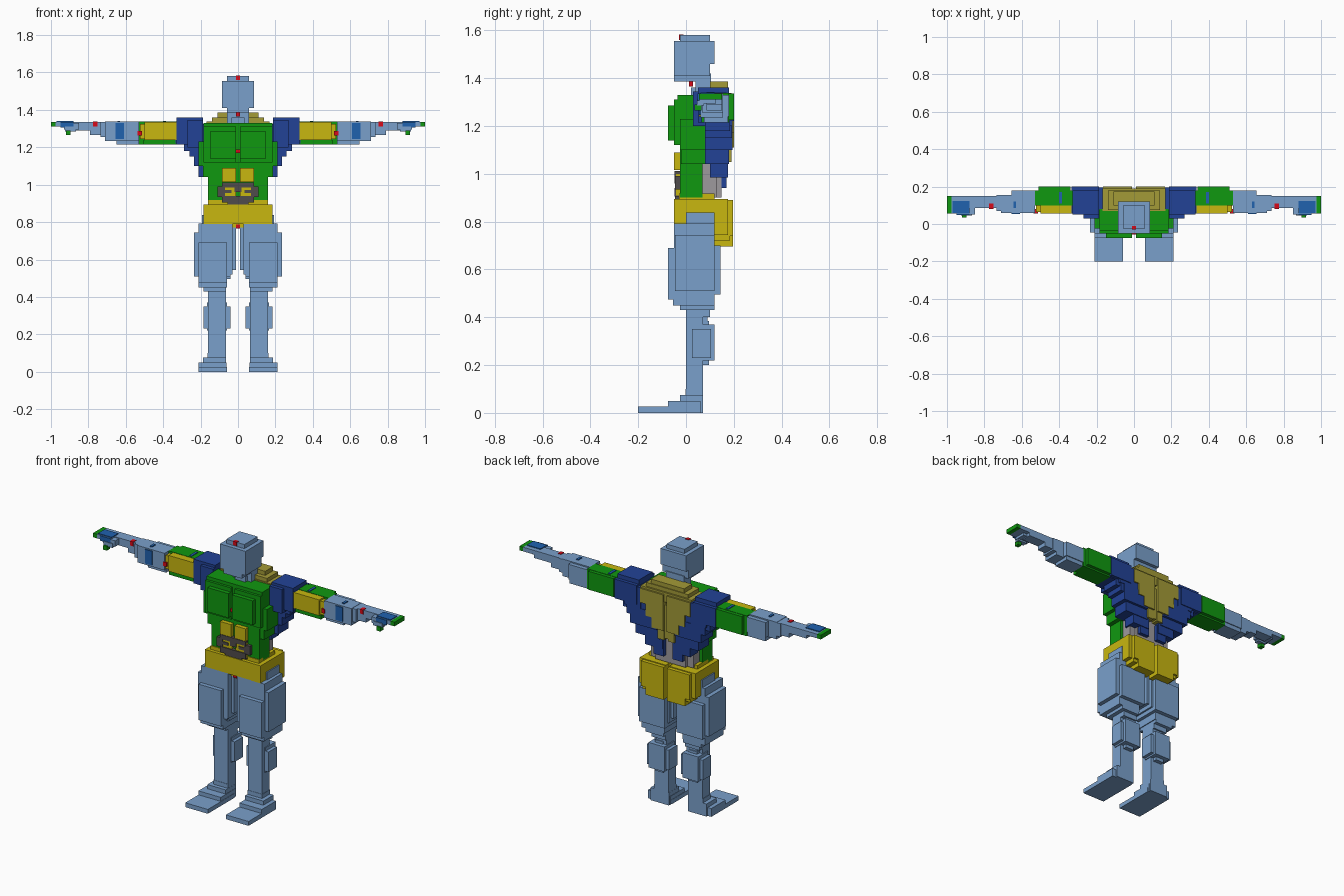
import bpy
import bmesh
from mathutils import Vector

cube = bpy.data.objects.get("Cube")
if cube:
    bpy.data.objects.remove(cube, do_unlink=True)


def material(name, rgb):
    """Flat material from sRGB 0-255, stored as linear values."""
    lin = [((c / 255 + 0.055) / 1.055) ** 2.4 if c > 10 else c / 255 / 12.92 for c in rgb]
    m = bpy.data.materials.new(name)
    m.use_nodes = True
    m.diffuse_color = (*lin, 1)
    m.node_tree.nodes["Principled BSDF"].inputs["Base Color"].default_value = (*lin, 1)
    return m


PALE = material("pale blue", (122, 160, 203))
GREEN = material("green", (16, 152, 16))
YELLOW = material("yellow", (200, 183, 16))
NAVY = material("navy blue", (34, 66, 150))
OLIVE = material("olive", (163, 155, 55))
GREY = material("light grey", (158, 154, 158))
DARK = material("dark grey", (80, 76, 76))
RED = material("red", (215, 10, 25))
BLUE = material("mid blue", (32, 98, 175))


def blocks(name, mat, boxes, sx=1, both=False):
    """One object of stacked boxes (x0, x1, y0, y1, z0, z1)."""
    bm = bmesh.new()
    for s in ((1, -1) if both else (sx,)):
        for x0, x1, y0, y1, z0, z1 in boxes:
            xs = sorted((s * x0, s * x1))
            lo, hi = Vector((xs[0], y0, z0)), Vector((xs[1], y1, z1))
            vs = bmesh.ops.create_cube(bm, size=1)["verts"]
            for v in vs:
                v.co = Vector([(lo[i] + hi[i]) / 2 + v.co[i] * (hi[i] - lo[i]) for i in range(3)])
    mesh = bpy.data.meshes.new(name)
    bm.to_mesh(mesh)
    bm.free()
    mesh.materials.append(mat)
    obj = bpy.data.objects.new(name, mesh)
    bpy.context.collection.objects.link(obj)
    return obj


def pair(name, mat, boxes):
    blocks("left_" + name, mat, boxes, 1)
    blocks("right_" + name, mat, boxes, -1)


# Head and neck
blocks("head", PALE, [
    (-.085, .085, -.05, .10, 1.41, 1.555), (-.085, .085, -.025, .12, 1.46, 1.555),
    (-.06, .06, -.025, .10, 1.40, 1.58), (-.06, .06, -.05, .05, 1.385, 1.42)])
blocks("neck", PALE, [(-.06, .06, .04, .105, 1.31, 1.42), (-.035, .035, .02, .1, 1.31, 1.36)])

# Torso front
blocks("torso", GREEN, [(-.16, .16, -.025, .07, .90, 1.31)])
pair("chest", GREEN, [
    (.0, .185, -.035, .08, 1.12, 1.33), (.012, .185, -.05, .08, 1.12, 1.31),
    (.012, .15, -.075, .05, 1.14, 1.285), (.15, .21, -.025, .09, 1.10, 1.23),
    (.15, .187, -.02, .08, 1.04, 1.12)])

# Stomach muscles and the dark lattice below them
pair("upper_ab", YELLOW, [(.012, .085, -.05, 0, 1.015, 1.09)])
pair("lower_ab", YELLOW, [(.012, .085, -.042, 0, .91, 1.0)])
blocks("belt_lattice", DARK, [
    (.0, .085, -.048, 0, .985, 1.012), (.07, .11, -.045, 0, .935, .99),
    (.0, .085, -.048, 0, .905, .94), (.0, .055, -.046, 0, .885, .91),
    (.0, .02, -.048, 0, .96, .99), (.035, .075, -.047, 0, .955, .972)], both=True)

# Back muscles
blocks("trapezius", OLIVE, [
    (0, .11, .10, .175, 1.30, 1.385), (0, .14, .075, .18, 1.28, 1.36),
    (0, .168, .07, .19, 1.28, 1.337), (.012, .165, .10, .2, 1.24, 1.325),
    (.012, .13, .1, .2, 1.17, 1.26), (.012, .09, .1, .2, 1.11, 1.19),
    (.012, .055, .1, .19, 1.05, 1.13), (0, .05, .1, .185, 1.06, 1.26)], both=True)
pair("lat", NAVY, [
    (.10, .29, .08, .185, 1.18, 1.31), (.08, .26, .08, .192, 1.15, 1.28),
    (.06, .235, .08, .195, 1.10, 1.20), (.05, .21, .08, .18, 1.04, 1.15),
    (.035, .15, .10, .175, .985, 1.08), (.03, .095, .10, .17, .94, 1.04)])
blocks("lower_back", GREY, [(-.14, .14, .06, .13, .90, 1.12), (-.10, .10, .10, .148, .90, 1.08)])

# Hips and glutes
blocks("hips", YELLOW, [
    (0, .16, -.03, .12, .85, .917), (0, .185, -.05, .145, .79, .895),
    (0, .035, -.025, .12, .77, .84)], both=True)
pair("glute", YELLOW, [
    (.012, .16, .10, .197, .74, .89), (.012, .185, .10, .175, .745, .895),
    (.012, .13, .12, .197, .695, .8), (.012, .16, .12, .185, .72, .8)])

# Legs
pair("thigh", PALE, [
    (.03, .21, -.05, .12, .52, .792), (.012, .16, -.02, .10, .545, .789),
    (.04, .235, -.045, .12, .51, .745), (.06, .21, -.075, .12, .475, .69),
    (.04, .21, -.03, .145, .495, .70), (.06, .21, -.055, .12, .45, .55),
    (.065, .185, -.025, .12, .43, .5), (.14, .192, 0, .12, .76, .838)])
pair("knee", PALE, [(.065, .16, 0, .10, .40, .45), (.065, .135, 0, .09, .36, .46)])
pair("shin", PALE, [(.065, .16, 0, .072, .07, .405)])
pair("calf", PALE, [
    (.04, .185, .025, .105, .23, .35), (.06, .165, .025, .12, .22, .37),
    (.085, .14, .04, .096, .20, .385)])
pair("foot", PALE, [
    (.06, .21, -.2, .05, 0, .026), (.062, .21, -.075, .06, 0, .05),
    (.064, .186, -.025, .072, 0, .075), (.065, .162, -.002, .072, 0, .10)])

# Shoulders and upper arms
pair("shoulder", NAVY, [
    (.187, .33, .05, .18, 1.215, 1.36), (.187, .335, .06, .2, 1.22, 1.335),
    (.187, .27, .03, .18, 1.20, 1.345), (.165, .27, .075, .195, 1.2, 1.325)])
pair("biceps", YELLOW, [(.33, .50, .055, .105, 1.24, 1.335), (.36, .525, .065, .11, 1.245, 1.325)])
pair("triceps", GREEN, [
    (.33, .53, .10, .18, 1.215, 1.337), (.34, .51, .10, .2, 1.225, 1.335),
    (.33, .505, .065, .15, 1.215, 1.24)])
pair("upper_arm_stripe", BLUE, [(.385, .40, .11, .17, 1.33, 1.341)])

# Forearms, stepping thinner towards the wrist
pair("forearm", PALE, [
    (.53, .65, .075, .175, 1.215, 1.32), (.53, .71, .06, .155, 1.235, 1.337),
    (.53, .655, .085, .18, 1.24, 1.33), (.65, .735, .07, .155, 1.255, 1.335),
    (.71, .79, .085, .15, 1.265, 1.335), (.77, .905, .085, .15, 1.29, 1.335)])
pair("forearm_stripe", BLUE, [(.61, .655, .054, .064, 1.245, 1.33), (.63, .645, .085, .12, 1.33, 1.342)])

# Hands
pair("hand", PALE, [(.88, .975, .055, .15, 1.31, 1.335), (.85, .93, .05, .125, 1.295, 1.33)])
pair("hand_patch", BLUE, [(.88, .97, .06, .122, 1.33, 1.34), (.88, .95, .049, .056, 1.305, 1.335)])
pair("fingertips", GREEN, [(.975, 1.0, .055, .15, 1.31, 1.335)])
pair("thumb", PALE, [(.865, .925, .045, .075, 1.285, 1.31)])
pair("thumb_tip", GREEN, [(.895, .92, .035, .065, 1.265, 1.29)])

# Red joint markers
pair("wrist_marker", RED, [(.752, .774, .08, .11, 1.312, 1.338)])
pair("elbow_marker", RED, [(.514, .536, .055, .08, 1.262, 1.286)])
blocks("body_markers", RED, [
    (-.012, .012, -.03, -.01, 1.56, 1.583), (-.012, .012, .012, .03, 1.365, 1.388),
    (-.025, .025, -.055, -.03, 1.17, 1.187), (-.012, .012, -.03, 0, .766, .788)])
